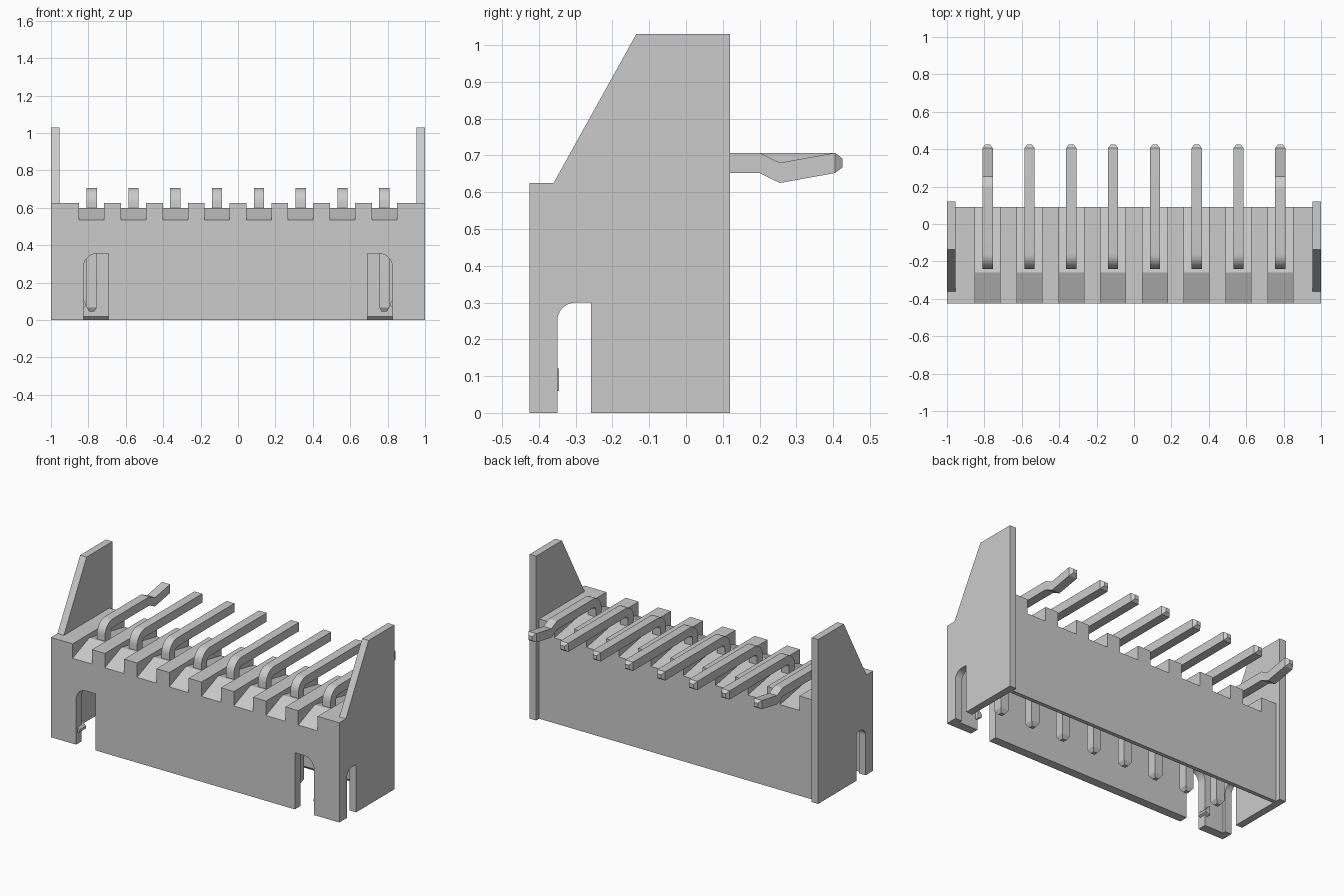
import bpy, bmesh
from math import sin, cos, pi

if "Cube" in bpy.data.objects:
    bpy.data.objects.remove(bpy.data.objects["Cube"])

PITCH = 0.2235
PIN_X = [(i - 3.5) * PITCH for i in range(8)]


def finish(bm, name):
    bmesh.ops.recalc_face_normals(bm, faces=bm.faces)
    me = bpy.data.meshes.new(name)
    bm.to_mesh(me)
    bm.free()
    ob = bpy.data.objects.new(name, me)
    bpy.context.collection.objects.link(ob)
    return ob


def prism(name, pts, axis, a, b):
    """Extrude a (y,z) outline along x, or an (x,z) outline along y."""
    bm = bmesh.new()
    place = (lambda p: (a, p[0], p[1])) if axis == 'x' else (lambda p: (p[0], a, p[1]))
    face = bm.faces.new([bm.verts.new(place(p)) for p in pts])
    ext = bmesh.ops.extrude_face_region(bm, geom=[face])
    vec = (b - a, 0, 0) if axis == 'x' else (0, b - a, 0)
    bmesh.ops.translate(bm, vec=vec, verts=[v for v in ext['geom'] if isinstance(v, bmesh.types.BMVert)])
    return finish(bm, name)


def cut(ob, cutter):
    cutter.hide_render = True
    m = ob.modifiers.new("cut", 'BOOLEAN')
    m.operation, m.solver, m.object = 'DIFFERENCE', 'EXACT', cutter
    bpy.context.view_layer.objects.active = ob
    bpy.ops.object.modifier_apply(modifier=m.name)
    bpy.data.objects.remove(cutter, do_unlink=True)


def arc(cx, cz, r, a0, a1, n=8):
    return [(cx + r * cos(a0 + (a1 - a0) * i / n), cz + r * sin(a0 + (a1 - a0) * i / n))
            for i in range(n + 1)]


# Housing: side plate outline across the full width, then carved between the plates
housing = prism("housing", [(-.425, 0), (-.425, .625), (-.36, .625), (-.135, 1.03), (.12, 1.03), (.12, 0)],
                'x', -1, 1)
cut(housing, prism("upper_gap", [(-.6, .625), (.3, .625), (.3, 1.2), (-.6, 1.2)], 'x', -.955, .955))
cut(housing, prism("back_gap", [(.09, -.1), (.3, -.1), (.3, .8), (.09, .8)], 'x', -.955, .955))

# Mating cavity, open below, with a chamfered back lip
cut(housing, prism("cavity", [(-.37, -.1), (-.37, .36), (.045, .36), (.045, .02), (.065, 0), (.065, -.1)],
                   'x', -.955, .955))

# Ridged notches under each pin
for x in PIN_X:
    cut(housing, prism("notch", [(-.5, .8), (-.5, .505), (-.26, .6), (.2, .514), (.2, .8)],
                       'x', x - .067, x + .067))

# Side slots through both plates
cut(housing, prism("side_slot", [(-.258, -.1), (-.258, .3)] + arc(-.3, .25, .05, pi / 2, pi) + [(-.35, -.1)],
                   'x', -1.2, 1.2))

# Front windows with a small catch on the outer edge
for s, side in ((1, "right"), (-1, "left")):
    outline = [(.692, -.1), (.692, .355)] + arc(.755, .285, .07, pi / 2, 0) + [(.825, -.1)]
    cut(housing, prism("window", [(s * x, z) for x, z in outline], 'y', -.5, -.34))
    prism(side + "_catch", [(s * .84, .06), (s * .812, .075), (s * .812, .09), (s * .84, .12)],
          'y', -.41, -.345)


# Bent square pins; the two end pins have a retaining kink
def pin(name, x, kinked):
    w = .0275
    rings = [((-.225, .045), (-.2, .045), .013), ((-.24, .068), (-.185, .068), w)]
    for i in range(9):
        a = pi - pi / 2 * i / 8
        rings.append(((-.16 + .08 * cos(a), .627 + .08 * sin(a)),
                      (-.16 + .025 * cos(a), .627 + .025 * sin(a)), w))
    if kinked:
        rings += [((.2, .707), (.2, .652), w), ((.255, .68), (.255, .625), w)]
    rings += [((.405, .707), (.405, .652), w), ((.425, .692), (.425, .667), .013)]
    bm = bmesh.new()
    loops = [[bm.verts.new((x + dx, p[0], p[1])) for dx, p in ((-h, o), (h, o), (h, i), (-h, i))]
             for o, i, h in rings]
    for r, q in zip(loops, loops[1:]):
        for k in range(4):
            bm.faces.new((r[k], r[(k + 1) % 4], q[(k + 1) % 4], q[k]))
    bm.faces.new(loops[0])
    bm.faces.new(loops[-1])
    ob = finish(bm, name)
    bpy.ops.object.select_all(action='DESELECT')
    ob.select_set(True)
    bpy.context.view_layer.objects.active = ob
    bpy.ops.object.shade_smooth_by_angle(angle=.25)


for n, x in enumerate(PIN_X):
    pin(f"pin_{n + 1}", x, n in (0, 7))
